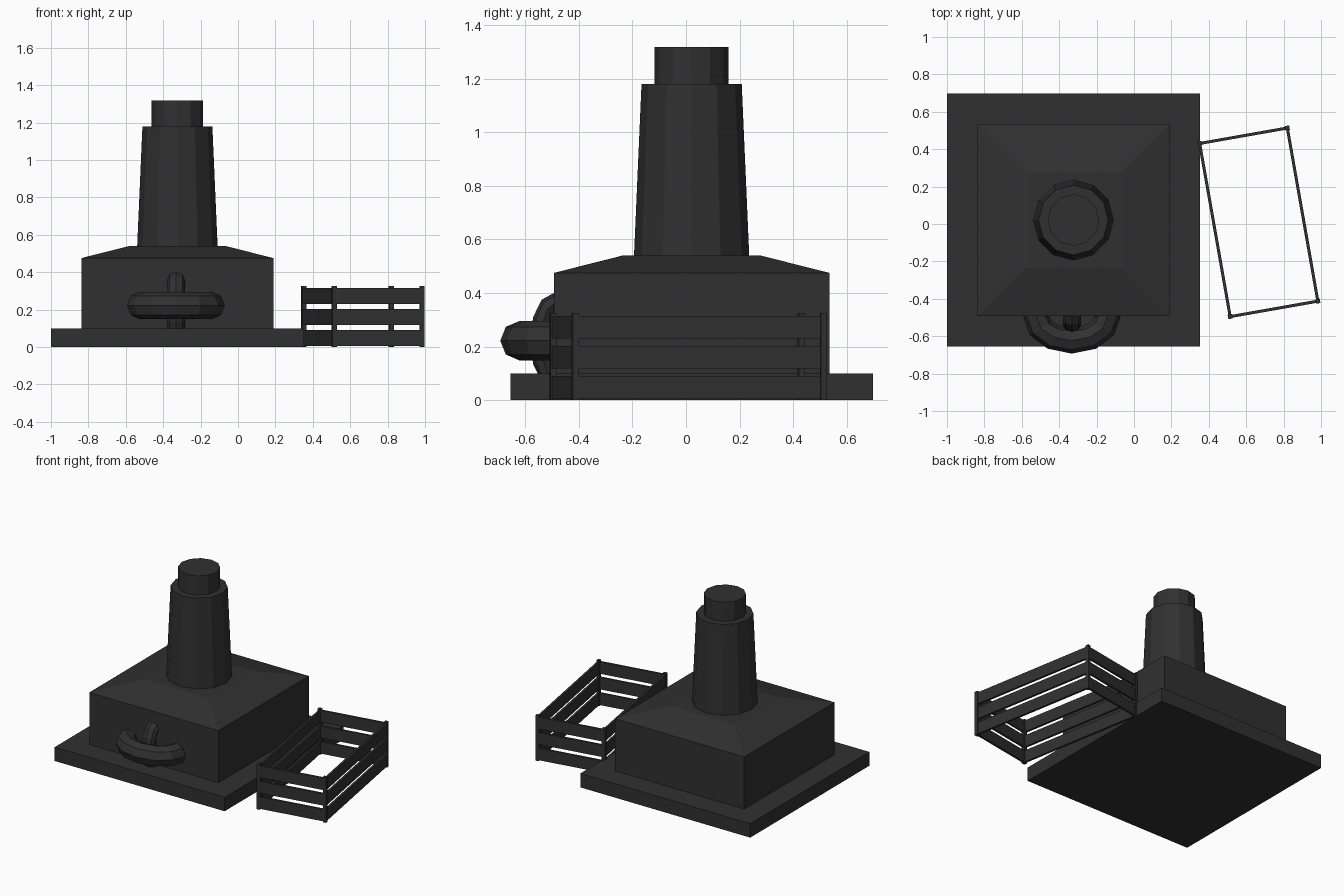
import bpy, bmesh, math
from mathutils import Matrix, Vector

if "Cube" in bpy.data.objects:
    bpy.data.objects.remove(bpy.data.objects["Cube"])

mat = bpy.data.materials.new("charcoal grey")
mat.diffuse_color = (0.03, 0.03, 0.03, 1)
mat.use_nodes = True
mat.node_tree.nodes["Principled BSDF"].inputs["Base Color"].default_value = mat.diffuse_color

CX, CY = -0.324, 0.021   # tower axis


def finish(name, bm):
    bmesh.ops.recalc_face_normals(bm, faces=bm.faces)
    me = bpy.data.meshes.new(name)
    bm.to_mesh(me)
    bm.free()
    me.materials.append(mat)
    ob = bpy.data.objects.new(name, me)
    bpy.context.collection.objects.link(ob)
    return ob


def add_box(bm, x0, x1, y0, y1, z0, z1):
    m = Matrix.Translation(((x0 + x1) / 2, (y0 + y1) / 2, (z0 + z1) / 2))
    m = m @ Matrix.Diagonal((x1 - x0, y1 - y0, z1 - z0, 1))
    return bmesh.ops.create_cube(bm, size=1, matrix=m)["verts"]


def stack(name, sections, cap_bottom=True):
    """Loft a list of equal-length point loops."""
    bm = bmesh.new()
    loops = [[bm.verts.new(p) for p in s] for s in sections]
    n = len(loops[0])
    for a, b in zip(loops, loops[1:]):
        for i in range(n):
            bm.faces.new((a[i], a[(i + 1) % n], b[(i + 1) % n], b[i]))
    bm.faces.new(loops[0])
    bm.faces.new(loops[-1])
    return finish(name, bm)


def circle(r, z, n=12):
    return [(CX + r * math.cos(2 * math.pi * i / n),
             CY + r * math.sin(2 * math.pi * i / n), z) for i in range(n)]


def square(h, z):
    return [(CX + sx * h, CY + sy * h, z)
            for sx, sy in ((-1, -1), (1, -1), (1, 1), (-1, 1))]


def link(name, centre, axis, up, long_r, short_r, tube_out, tube_up):
    """Oval chain link, 12 x 8 sides; long axis = axis, short axis = y."""
    bm = bmesh.new()
    c, a, u, y = Vector(centre), Vector(axis), Vector(up), Vector((0, 1, 0))
    rings = []
    for i in range(12):
        t = 2 * math.pi * i / 12
        out = a * math.cos(t) + y * math.sin(t)
        p = c + a * long_r * math.cos(t) + y * short_r * math.sin(t)
        rings.append([bm.verts.new(p + out * tube_out * math.cos(s) + u * tube_up * math.sin(s))
                      for s in (2 * math.pi * j / 8 for j in range(8))])
    for i in range(12):
        r, q = rings[i], rings[(i + 1) % 12]
        for j in range(8):
            k = (j + 1) % 8
            bm.faces.new((r[j], r[k], q[k], q[j]))
    return finish(name, bm)


# Base slab
bm = bmesh.new()
add_box(bm, -1.0, 0.352, -0.655, 0.698, 0, 0.1)
finish("base_slab", bm)

# Block with sloped shoulders
stack("main_block", [square(0.514, 0.1), square(0.514, 0.475), square(0.257, 0.54)])

# Tapered column and its narrower cap
stack("column", [circle(0.215, 0.54), circle(0.187, 1.18)])
stack("column_cap", [circle(0.138, 1.18), circle(0.138, 1.318)])

# Two chain links set into the front wall
link("horizontal_link", (-0.332, -0.495, 0.222), (1, 0, 0), (0, 0, 1), 0.19, 0.128, 0.07, 0.073)
link("vertical_link", (-0.332, -0.495, 0.222), (0, 0, 1), (1, 0, 0), 0.135, 0.045, 0.042, 0.048)

# Crate-like fence: four posts, three slats per side
HX, HY, P, T = 0.238, 0.470, 0.012, 0.008
bm = bmesh.new()
for sx in (-1, 1):
    for sy in (-1, 1):
        add_box(bm, sx * HX - P, sx * HX + P, sy * HY - P, sy * HY + P, 0, 0.325)
posts = finish("fence_posts", bm)

bm = bmesh.new()
for z0, z1 in ((0.005, 0.09), (0.118, 0.203), (0.23, 0.315)):
    for s in (-1, 1):
        add_box(bm, s * HX - T, s * HX + T, -HY, HY, z0, z1)
        add_box(bm, -HX, HX, s * HY - T, s * HY + T, z0, z1)
slats = finish("fence_slats", bm)

for ob in (posts, slats):
    ob.data.transform(Matrix.Translation((0.667, 0.009, 0)) @ Matrix.Rotation(math.radians(10), 4, 'Z'))
